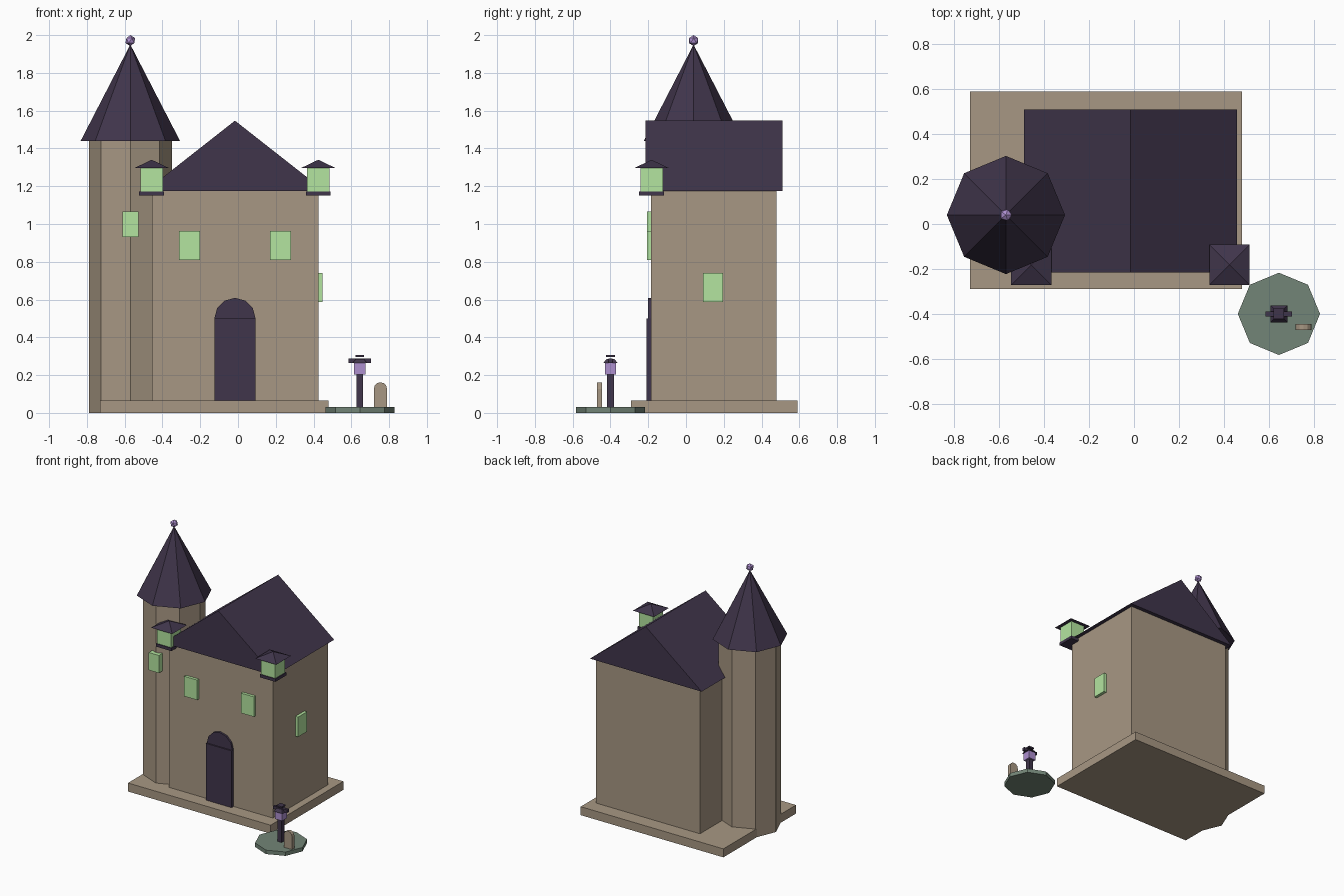
import bpy, bmesh, math
from mathutils import Matrix

if "Cube" in bpy.data.objects:
    bpy.data.objects.remove(bpy.data.objects["Cube"])


def material(name, rgb):
    # 8-bit display colour to linear
    m = bpy.data.materials.new(name)
    m.diffuse_color = [(c / 255) ** 2.2 for c in rgb] + [1]
    m.use_nodes = True
    m.node_tree.nodes["Principled BSDF"].inputs["Base Color"].default_value = m.diffuse_color
    return m


STONE = material("stone", (166, 150, 130))
ROOF = material("slate", (66, 56, 76))
GLOW = material("green_glow", (178, 228, 158))
VIOLET = material("violet_glow", (172, 142, 206))
GRASS = material("grass", (114, 132, 118))


def finish(name, bm, mat):
    bmesh.ops.recalc_face_normals(bm, faces=bm.faces)
    mesh = bpy.data.meshes.new(name)
    bm.to_mesh(mesh)
    bm.free()
    mesh.materials.append(mat)
    obj = bpy.data.objects.new(name, mesh)
    bpy.context.collection.objects.link(obj)
    return obj


def box(name, x, y, z, mat):
    """Box from (min, max) ranges."""
    bm = bmesh.new()
    bmesh.ops.create_cube(bm, size=1)
    for v in bm.verts:
        v.co = [r[0] + (c + 0.5) * (r[1] - r[0]) for c, r in zip(v.co, (x, y, z))]
    return finish(name, bm, mat)


def cone(name, cx, cy, z0, z1, r0, r1, sides, mat, turn=0):
    """Upright cone, frustum or column with its first corner at angle turn."""
    bm = bmesh.new()
    bmesh.ops.create_cone(bm, cap_ends=True, segments=sides, radius1=r0, radius2=r1,
                          depth=z1 - z0)
    place = Matrix.Translation((cx, cy, (z0 + z1) / 2)) @ Matrix.Rotation(turn, 4, "Z")
    bm.transform(place)
    return finish(name, bm, mat)


def prism(name, points, y0, y1, mat):
    """Front (x, z) profile extruded from y0 to y1."""
    bm = bmesh.new()
    face = bm.faces.new([bm.verts.new((x, y0, z)) for x, z in points])
    ext = bmesh.ops.extrude_face_region(bm, geom=[face])["geom"]
    bmesh.ops.translate(bm, vec=(0, y1 - y0, 0),
                        verts=[e for e in ext if isinstance(e, bmesh.types.BMVert)])
    return finish(name, bm, mat)


def half_disc(cx, cz, r):
    return [(cx + r * math.cos(math.radians(a)), cz + r * math.sin(math.radians(a)))
            for a in range(0, 181, 30)]


# House body and roof
box("plinth", (-0.73, 0.48), (-0.29, 0.59), (0, 0.065), STONE)
box("house_walls", (-0.455, 0.425), (-0.185, 0.48), (0.03, 1.18), STONE)
prism("house_roof", [(-0.49, 1.175), (0.458, 1.175), (-0.016, 1.547)], -0.215, 0.51, ROOF)

# Octagonal tower with spire and finial
TX, TY = -0.57, 0.04
cone("tower", TX, TY, 0, 1.45, 0.22, 0.22, 8, STONE)
cone("tower_spire", TX, TY, 1.44, 1.95, 0.263, 0, 8, ROOF)
bm = bmesh.new()
bmesh.ops.create_icosphere(bm, subdivisions=1, radius=0.029,
                           matrix=Matrix.Translation((TX, TY, 1.971)))
finish("spire_finial", bm, VIOLET)

# Arched door
box("door", (-0.125, 0.093), (-0.21, -0.17), (0.065, 0.5), ROOF)
prism("door_arch", half_disc(-0.016, 0.5, 0.109), -0.2, -0.17, ROOF)

# Glowing windows
for side, x in (("left", -0.257), ("right", 0.225)):
    box(f"window_{side}", (x - 0.055, x + 0.055), (-0.207, -0.17), (0.81, 0.963), GLOW)
box("window_tower", (-0.612, -0.526), (-0.207, -0.15), (0.93, 1.065), GLOW)
box("window_side", (0.41, 0.447), (0.09, 0.197), (0.587, 0.74), GLOW)

# Corner lanterns
D = math.pi / 4
for side, x in (("left", -0.457), ("right", 0.425)):
    y = -0.182
    box(f"lantern_base_{side}", (x - 0.066, x + 0.066), (y - 0.066, y + 0.066),
        (1.15, 1.173), ROOF)
    box(f"lantern_glass_{side}", (x - 0.06, x + 0.06), (y - 0.06, y + 0.06),
        (1.173, 1.3), GLOW)
    cone(f"lantern_cap_{side}", x, y, 1.297, 1.34, 0.127, 0, 4, ROOF, D)

# Garden patch with lamp post
GX, GY = 0.645, -0.40
cone("garden_patch", GX, GY, 0, 0.03, 0.183, 0.183, 8, GRASS)


def lamp_box(name, w, d, z, mat):
    box(name, (GX - w, GX + w), (GY - d, GY + d), z, mat)


lamp_box("lamp_post", 0.018, 0.018, (0.025, 0.205), ROOF)
lamp_box("lamp_glass", 0.03, 0.03, (0.203, 0.268), VIOLET)
cone("lamp_cap", GX, GY, 0.263, 0.285, 0.054, 0.03, 4, ROOF, D)
lamp_box("lamp_crossbar", 0.059, 0.011, (0.265, 0.288), ROOF)
lamp_box("lamp_top", 0.023, 0.023, (0.296, 0.307), ROOF)

# Rounded marker stone
box("marker_stone", (0.719, 0.789), (-0.472, -0.444), (0.025, 0.127), STONE)
prism("marker_stone_top", half_disc(0.754, 0.127, 0.035), -0.472, -0.444, STONE)
